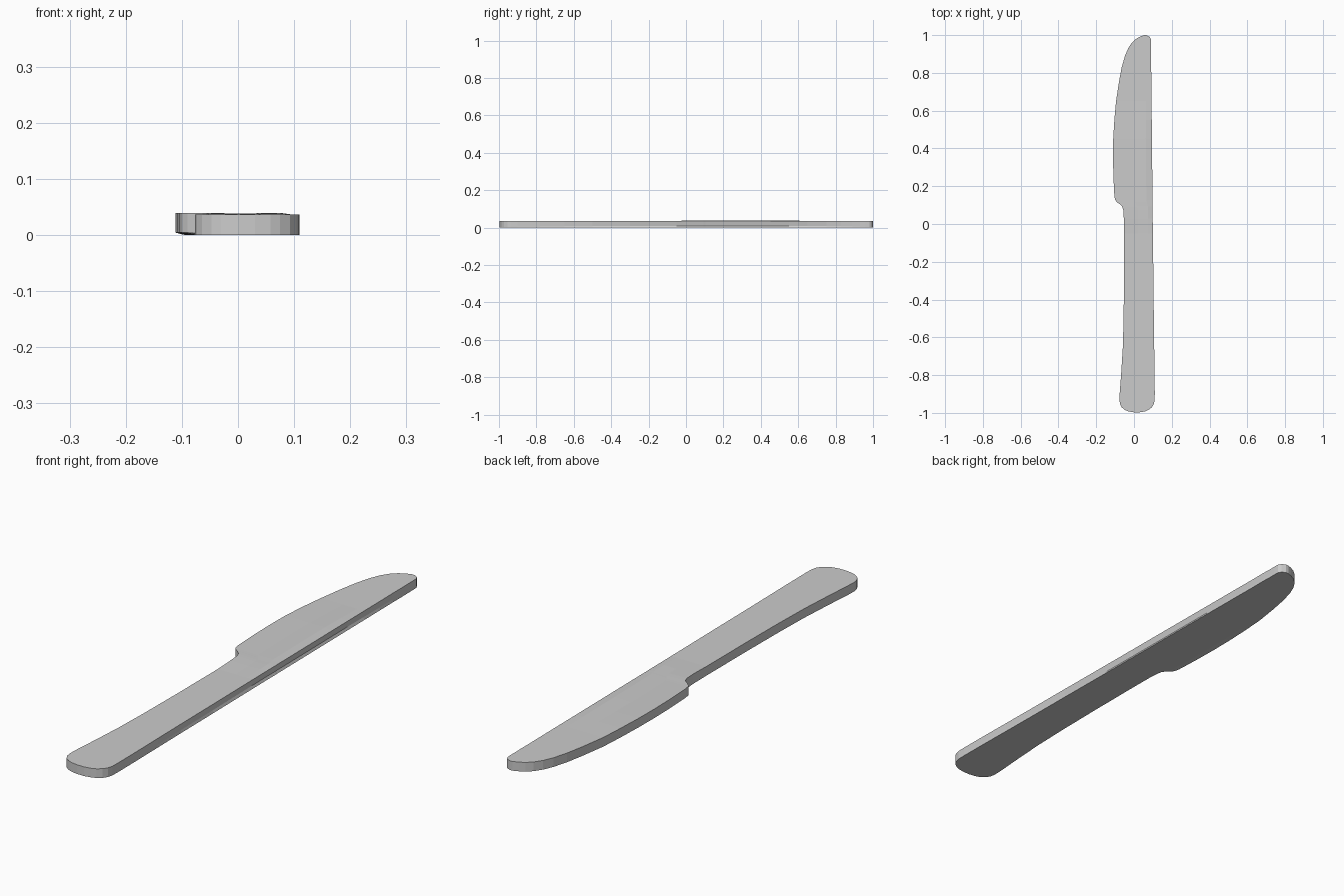
import bpy, bmesh

# Outline stations: y, left edge (cutting side), right edge (spine)
STATIONS = [
    (-0.997, 0.000, 0.030), (-0.992, -0.030, 0.058), (-0.985, -0.047, 0.075),
    (-0.972, -0.064, 0.093), (-0.955, -0.073, 0.104), (-0.935, -0.077, 0.109),
    (-0.90, -0.076, 0.110), (-0.78, -0.067, 0.109), (-0.65, -0.059, 0.107),
    (-0.50, -0.055, 0.105), (-0.30, -0.053, 0.103), (-0.05, -0.053, 0.100),
    (0.03, -0.054, 0.099), (0.075, -0.057, 0.099), (0.093, -0.063, 0.099),
    (0.105, -0.075, 0.098), (0.115, -0.090, 0.098), (0.128, -0.100, 0.098),
    (0.15, -0.104, 0.098), (0.25, -0.109, 0.097), (0.35, -0.111, 0.096),
    (0.45, -0.110, 0.095), (0.55, -0.104, 0.094), (0.65, -0.095, 0.093),
    (0.75, -0.080, 0.092), (0.83, -0.065, 0.091), (0.89, -0.048, 0.091),
    (0.93, -0.031, 0.090), (0.96, -0.011, 0.090), (0.98, 0.011, 0.089),
    (0.992, 0.033, 0.082), (1.0, 0.054, 0.066),
]


def ramp(y, a, b, c, d):
    """0 to 1 between a and b, back to 0 between c and d."""
    return max(0.0, min(1.0, (y - a) / (b - a), (d - y) / (d - c)))


def section(y, xl, xr):
    w = xr - xl
    blade = ramp(y, -0.05, 0.05, 0.50, 0.62)   # slightly thicker blade root
    groove = ramp(y, -0.90, -0.05, 0.55, 0.97)  # shallow crease in the spine
    edge = ramp(y, 0.08, 0.11, 0.45, 0.65)     # lifted underside of the edge
    return [
        (xl, y, 0.004 * edge), (xl + 0.12 * w, y, 0),
        (xr, y, 0), (xr - 0.005 * groove, y, 0.010),
        (xr, y, 0.036), (xr - 0.16 * w, y, 0.036 + 0.0035 * blade),
        (xl + 0.5 * w, y, 0.036 + 0.0015 * blade),
        (xl, y, 0.036 + 0.0035 * blade),
    ]


# Knife body lofted from handle end to blade tip
bm = bmesh.new()
rings = [[bm.verts.new(p) for p in section(*s)] for s in STATIONS]
for a, b in zip(rings, rings[1:]):
    n = len(a)
    for i in range(n):
        j = (i + 1) % n
        bm.faces.new((a[i], a[j], b[j], b[i]))
bm.faces.new(rings[0])
bm.faces.new(rings[-1])
bmesh.ops.recalc_face_normals(bm, faces=bm.faces)
mesh = bpy.data.meshes.new("table_knife")
bm.to_mesh(mesh)
bm.free()
knife = bpy.data.objects.new("table_knife", mesh)
bpy.context.collection.objects.link(knife)
